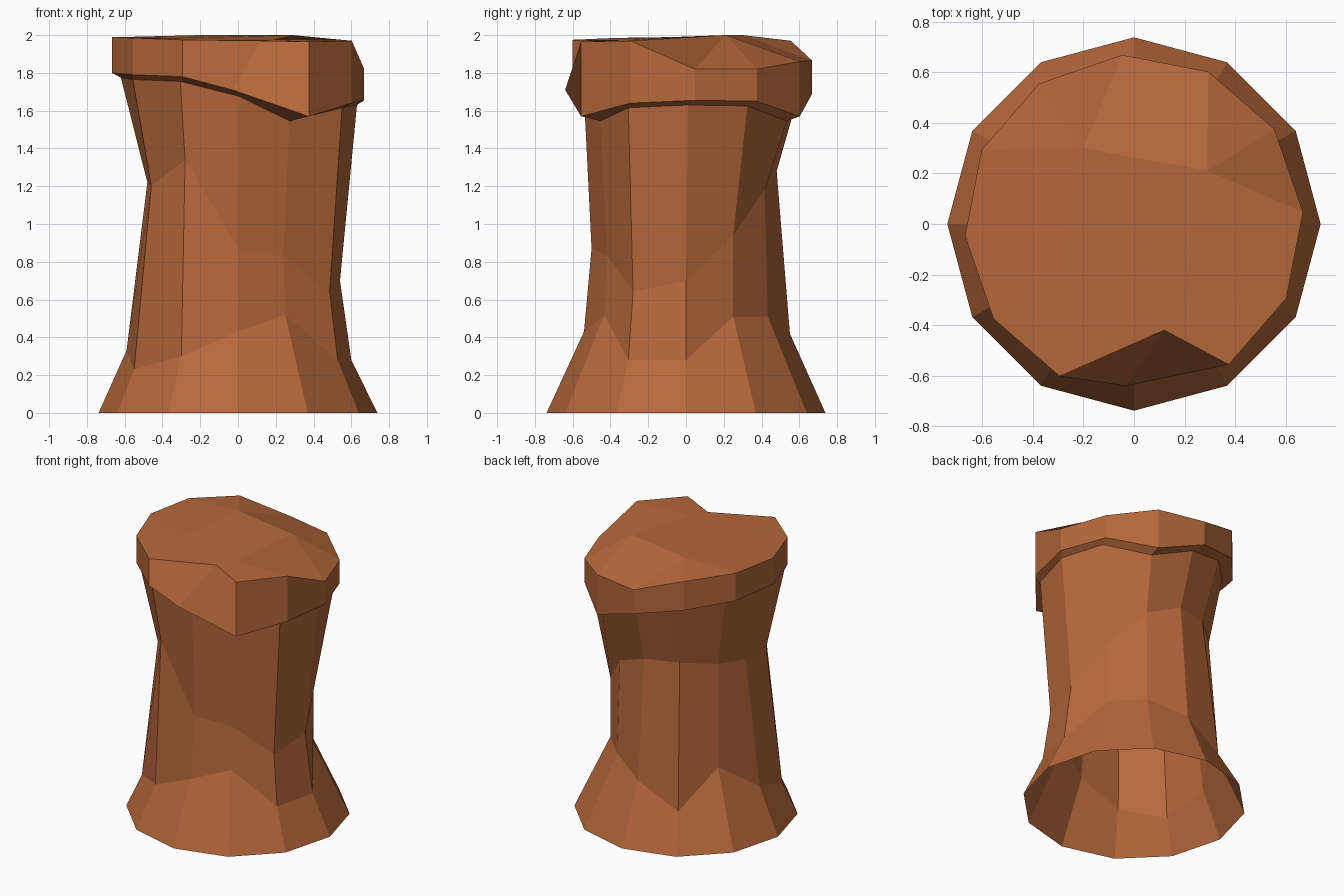
import bpy, bmesh, math

if "Cube" in bpy.data.objects:
    bpy.data.objects.remove(bpy.data.objects["Cube"])

clay = bpy.data.materials.new("red_brown_rock")
clay.diffuse_color = (0.47, 0.138, 0.043, 1)
clay.use_nodes = True
clay.node_tree.nodes["Principled BSDF"].inputs["Base Color"].default_value = clay.diffuse_color
N = 12


def polar(r, deg, z):
    a = math.radians(deg)
    return (r * math.cos(a), r * math.sin(a), z)


def bridge(bm, low, high):
    # quads between two rings of equal length
    for i in range(N):
        j = (i + 1) % N
        bm.faces.new((low[i], low[j], high[j], high[i]))


# Radius and height of each uneven ring, one value per 30 degree column
flare_r = [.60, .50, .50, .55, .59, .50, .59, .635, .60, .54, .50, .61]
flare_z = [.28, .51, .51, .42, .26, .52, .33, .23, .30, .43, .52, .28]
waist_r = [.54, .50, .48, .48, .48, .50, .48, .53, .56, .50, .48, .56]
waist_z = [.70, .94, 1.18, 1.28, 1.29, 1.27, 1.22, 1.20, 1.34, .87, .83, .64]
neck_r = [.63, .63, .61, .59, .59, .59, .62, .65, .63, .54, .53, .63]
lip_z = [1.655, 1.65, 1.57, 1.69, 1.76, 1.79, 1.80, 1.79, 1.78, 1.70, 1.57, 1.64]
top_z = [1.82, 1.82, 1.86, 1.865, 1.97, 1.99, 1.99, 1.985, 1.975, 1.97, 1.965, 1.97]

bm = bmesh.new()


def ring(rs, zs, twist=0):
    return [bm.verts.new(polar(rs[i], i * 30 + twist, zs[i])) for i in range(N)]


# Trunk: flared open foot, pinched waist, neck under the cap
foot = ring([.738] * N, [0] * N)
flare = ring(flare_r, flare_z)
waist = ring(waist_r, waist_z)
neck = ring(neck_r, [z - .025 for z in lip_z], 1)

# Cap: overhanging slab, turned slightly against the trunk
lip = ring([.67] * N, lip_z, 4)
top = ring([.67] * N, top_z, 4)
lip[9].co = (-.03, -.64, 1.71)
top[9].co = (.12, -.42, 1.97)   # front of the slab is sheared off

rings = [foot, flare, waist, neck, lip, top]
for low, high in zip(rings, rings[1:]):
    bridge(bm, low, high)

# Uneven top surface: each inner point fans to three rim points
inner = [bm.verts.new(p) for p in
         ((.29, .21, 2.0), (-.2, .3, 2.0), (-.3, -.2, 1.985), (.19, -.3, 1.975))]
for k, v in enumerate(inner):
    a, b, c = top[3 * k:3 * k + 3]
    bm.faces.new((a, b, v))
    bm.faces.new((b, c, v))
    bm.faces.new((c, top[(3 * k + 3) % N], inner[(k + 1) % 4], v))
bm.faces.new(inner)

mesh = bpy.data.meshes.new("rock_pillar")
bm.to_mesh(mesh)
bm.free()
mesh.materials.append(clay)
pillar = bpy.data.objects.new("rock_pillar", mesh)
bpy.context.collection.objects.link(pillar)
